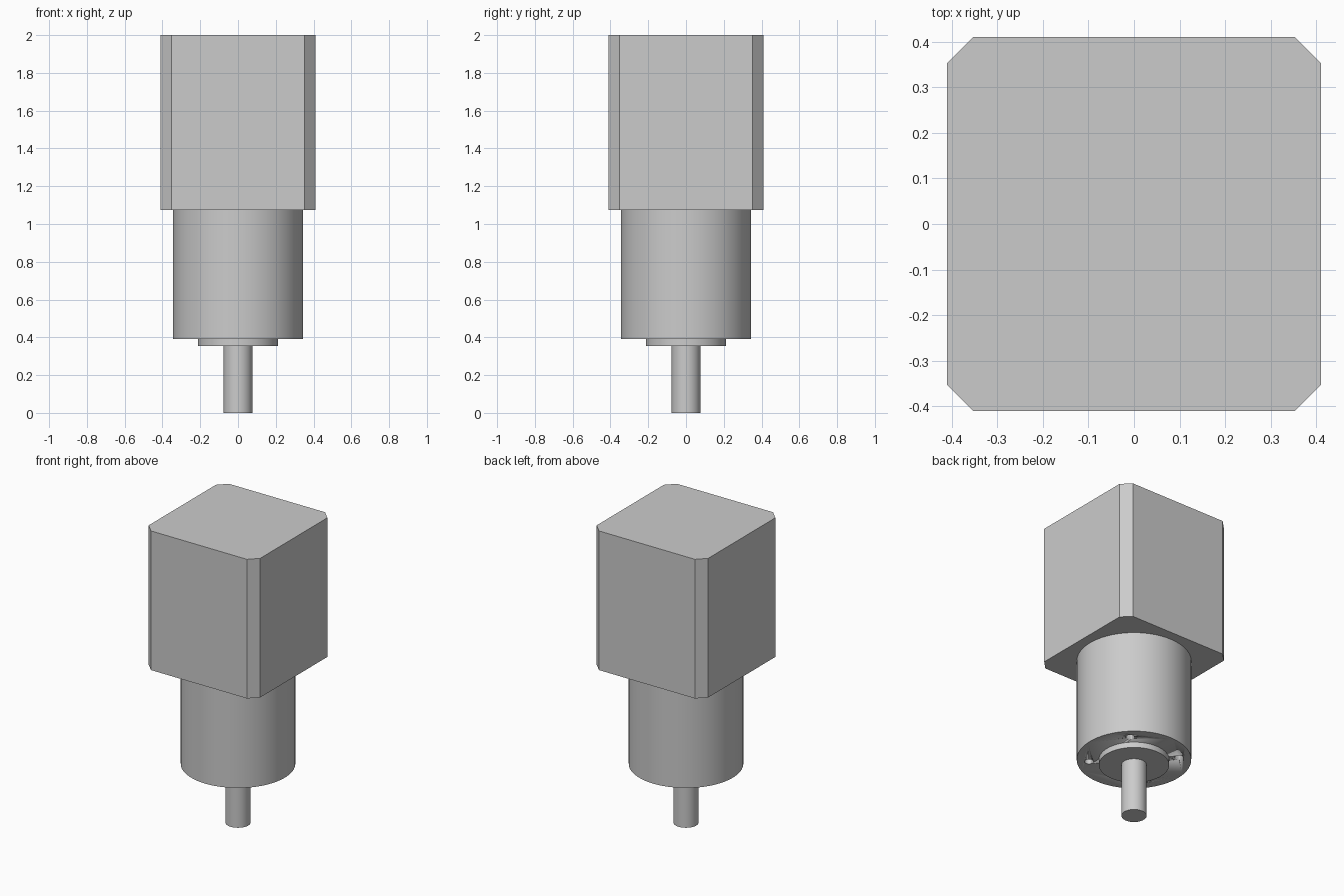
import bpy
import math

default = bpy.data.objects.get("Cube")
if default:
    bpy.data.objects.remove(default, do_unlink=True)

# Single grey metal
metal = bpy.data.materials.new("grey_metal")
metal.use_nodes = True
colour = (0.6, 0.6, 0.6, 1)
metal.diffuse_color = colour
metal.node_tree.nodes["Principled BSDF"].inputs["Base Color"].default_value = colour


def cylinder(name, radius, bottom, top, x=0, y=0, sides=96):
    bpy.ops.mesh.primitive_cylinder_add(
        vertices=sides, radius=radius, depth=top - bottom,
        location=(x, y, (bottom + top) / 2))
    part = bpy.context.object
    part.name = name
    part.data.materials.append(metal)
    bpy.ops.object.shade_smooth_by_angle(angle=math.radians(30))
    return part


# Square motor housing with chamfered upright edges
HALF, CHAMFER = 0.41, 0.057
flat = HALF - CHAMFER
outline = []
for sx, sy in ((1, 1), (-1, 1), (-1, -1), (1, -1)):
    pair = [(sx * HALF, sy * flat), (sx * flat, sy * HALF)]
    outline += pair if sx * sy > 0 else pair[::-1]
n = len(outline)
verts = [(x, y, z) for z in (1.075, 2.0) for x, y in outline]
faces = [tuple(reversed(range(n))), tuple(range(n, 2 * n))]
faces += [(i, (i + 1) % n, n + (i + 1) % n, n + i) for i in range(n)]
mesh = bpy.data.meshes.new("motor_housing")
mesh.from_pydata(verts, [], faces)
mesh.materials.append(metal)
bpy.context.collection.objects.link(bpy.data.objects.new("motor_housing", mesh))

# Round gearbox, raised collar and output shaft
gearbox = cylinder("gearbox", 0.345, 0.39, 1.075)
cylinder("collar", 0.212, 0.353, 0.39)
cylinder("output_shaft", 0.076, 0.0, 0.353)

# Four mounting holes on the diagonals of the gearbox face
for i in range(4):
    angle = math.radians(45 + 90 * i)
    cutter = cylinder(f"hole_cutter_{i + 1}", 0.027, 0.3, 0.52,
                      0.272 * math.cos(angle), 0.272 * math.sin(angle), 32)
    cutter.hide_render = True
    cutter.hide_viewport = True
    cut = gearbox.modifiers.new(f"mounting_hole_{i + 1}", 'BOOLEAN')
    cut.operation = 'DIFFERENCE'
    cut.solver = 'EXACT'
    cut.object = cutter
